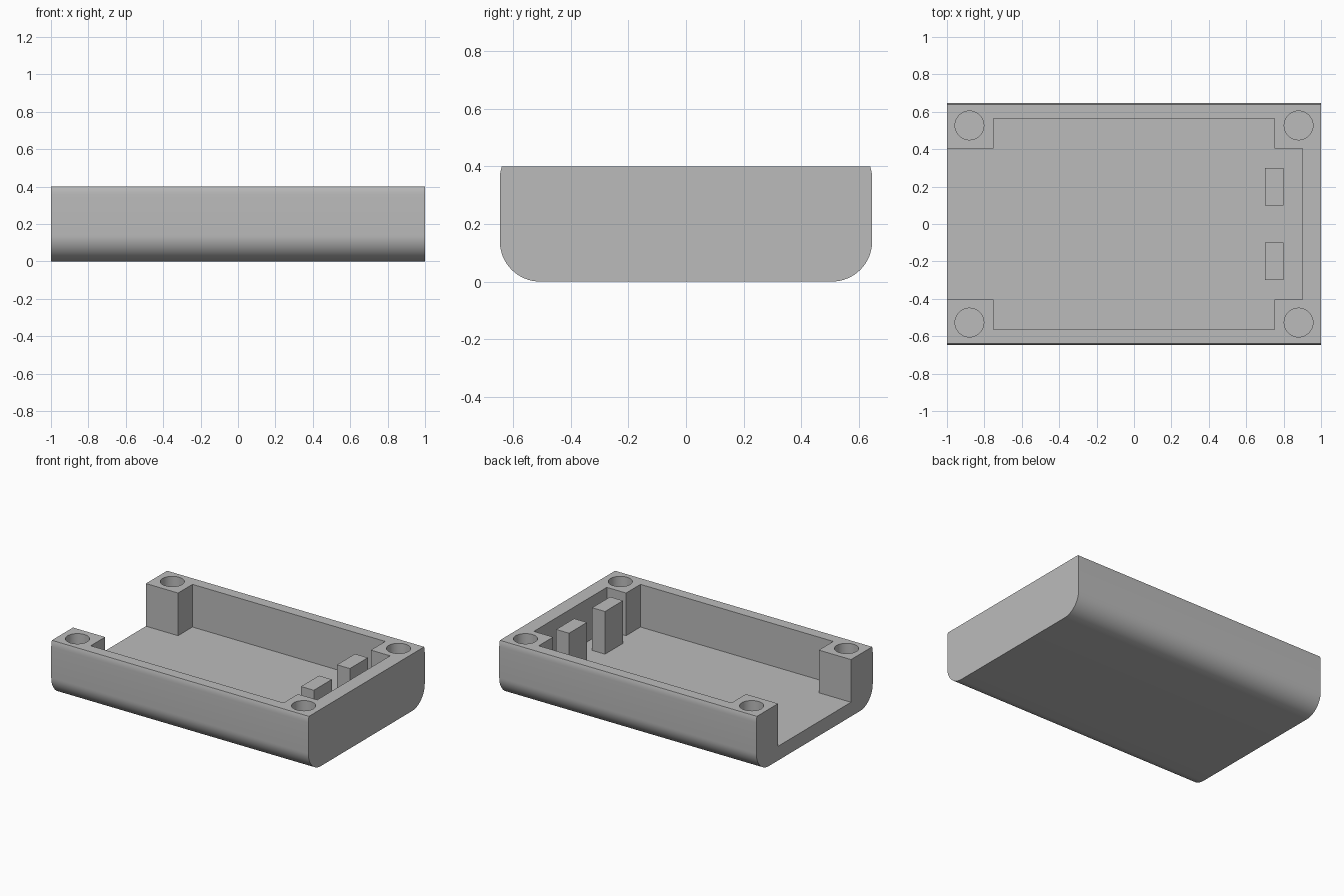
import bpy, bmesh, math
from mathutils import Vector

if "Cube" in bpy.data.objects:
    bpy.data.objects.remove(bpy.data.objects["Cube"])

HEIGHT, FLOOR = 0.4, 0.1
HALF_Y, RADIUS = 0.647, 0.14

grey = bpy.data.materials.new("plain grey")
grey.use_nodes = True
grey.diffuse_color = (0.5, 0.5, 0.5, 1)
grey.node_tree.nodes["Principled BSDF"].inputs["Base Color"].default_value = (0.5, 0.5, 0.5, 1)


def prism(name, points, direction):
    """Extrude a closed outline of 3D points into a solid."""
    bm = bmesh.new()
    face = bm.faces.new([bm.verts.new(p) for p in points])
    moved = bmesh.ops.extrude_face_region(bm, geom=[face])["geom"]
    bmesh.ops.translate(bm, vec=Vector(direction),
                        verts=[v for v in moved if isinstance(v, bmesh.types.BMVert)])
    bmesh.ops.recalc_face_normals(bm, faces=bm.faces)
    mesh = bpy.data.meshes.new(name)
    bm.to_mesh(mesh)
    bm.free()
    mesh.materials.append(grey)
    obj = bpy.data.objects.new(name, mesh)
    bpy.context.collection.objects.link(obj)
    return obj


def arc(cy, cz, start, end, steps):
    angles = [math.radians(start + (end - start) * i / steps) for i in range(steps + 1)]
    return [(cy + RADIUS * math.cos(a), cz + RADIUS * math.sin(a)) for a in angles]


# Outer body: rounded lower edges, slightly tucked-in rim
tuck = 18
rim_z = HEIGHT - RADIUS * math.sin(math.radians(tuck))
half = arc(HALF_Y - RADIUS, RADIUS, -90, 0, 16) + arc(HALF_Y - RADIUS, rim_z, 0, tuck, 4)
outline = half + [(-y, z) for y, z in reversed(half)]
body = prism("enclosure_body", [(-1, y, z) for y, z in outline], (2, 0, 0))

# Cavity, open through the right end, leaving a block in each corner
side = [(-1.1, 0.405), (-0.75, 0.405), (-0.75, 0.565),
        (0.75, 0.565), (0.75, 0.405), (0.9, 0.405)]
plan = side + [(x, -y) for x, y in reversed(side)]
cutters = [prism("cavity_cutter", [(x, y, FLOOR) for x, y in plan], (0, 0, 0.5))]

# Screw holes in the corner blocks
for x in (-0.88, 0.88):
    for y in (-0.527, 0.527):
        ring = [(x + 0.077 * math.cos(i * math.tau / 48),
                 y + 0.077 * math.sin(i * math.tau / 48), FLOOR) for i in range(48)]
        cutters.append(prism("hole_cutter", ring, (0, 0, 0.5)))

bpy.context.view_layer.objects.active = body
for cutter in cutters:
    cutter.hide_render = True
    mod = body.modifiers.new("cut", "BOOLEAN")
    mod.operation, mod.solver, mod.object = "DIFFERENCE", "EXACT", cutter
    bpy.ops.object.modifier_apply(modifier=mod.name)
    bpy.data.objects.remove(cutter)

bpy.ops.object.select_all(action="DESELECT")
body.select_set(True)
bpy.ops.object.shade_smooth_by_angle(angle=math.radians(30))

# Two support posts near the closed end
for name, y in (("front_post", -0.2), ("back_post", 0.2)):
    base = [(0.7, y - 0.1), (0.8, y - 0.1), (0.8, y + 0.1), (0.7, y + 0.1)]
    prism(name, [(px, py, FLOOR) for px, py in base], (0, 0, HEIGHT - FLOOR))
